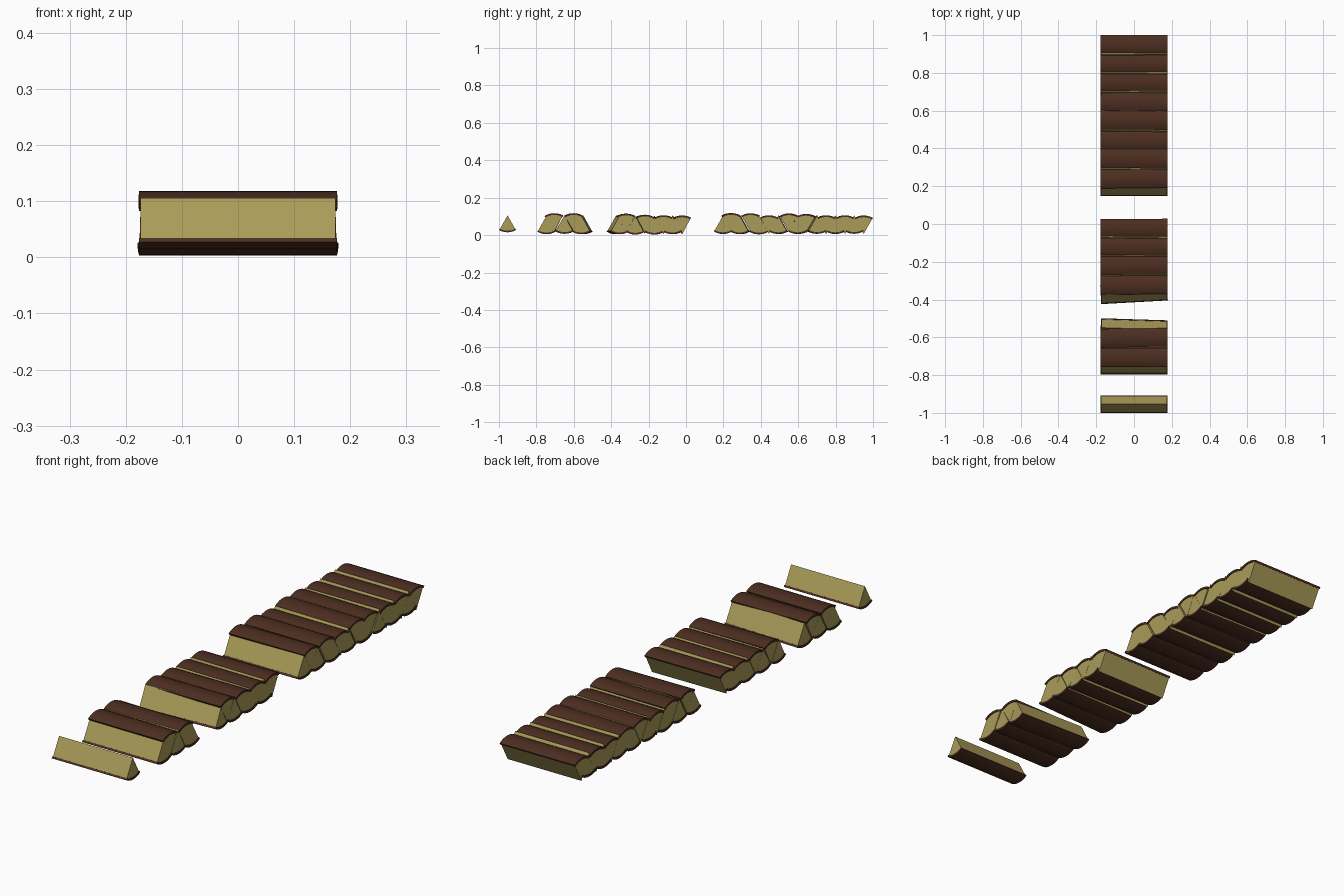
import bpy, bmesh, math, random
from mathutils import Matrix

if "Cube" in bpy.data.objects:
    bpy.data.objects.remove(bpy.data.objects["Cube"])

random.seed(4)


def material(name, col):
    m = bpy.data.materials.new(name)
    m.diffuse_color = (*col, 1)
    m.use_nodes = True
    m.node_tree.nodes["Principled BSDF"].inputs["Base Color"].default_value = m.diffuse_color
    return m


WOOD = material("split_wood", (0.40, 0.33, 0.10))
BARK = material("bark", (0.075, 0.027, 0.015))
R, THICK, HALF, SEG = 0.09, 0.009, math.radians(29), 6


def arc(r, half):
    return [(r * math.sin(half * (2 * i / SEG - 1)),
             r * math.cos(half * (2 * i / SEG - 1))) for i in range(SEG + 1)]


def prism(name, profile, length, mat, xform):
    """Extrude a (y, z) outline along x."""
    bm = bmesh.new()
    ends = [[bm.verts.new((s * length / 2, y, z)) for y, z in profile] for s in (-1, 1)]
    n = len(profile)
    for e in ends:
        bm.faces.new(e)
    for i in range(n):
        j = (i + 1) % n
        bm.faces.new((ends[0][i], ends[0][j], ends[1][j], ends[1][i]))
    bm.transform(xform)
    bmesh.ops.recalc_face_normals(bm, faces=bm.faces)
    me = bpy.data.meshes.new(name)
    bm.to_mesh(me)
    bm.free()
    me.materials.append(mat)
    ob = bpy.data.objects.new(name, me)
    bpy.context.collection.objects.link(ob)
    bpy.ops.object.select_all(action='DESELECT')
    ob.select_set(True)
    bpy.context.view_layer.objects.active = ob
    bpy.ops.object.shade_smooth_by_angle(angle=math.radians(25))


def split_log(y, bark_z, up, yaw=0, roll=0, size=1):
    """A wedge of wood with a curved strip of bark, bark facing up or down."""
    reach = (R + THICK) * size
    apex = bark_z - reach if up else bark_z + reach
    pivot = reach / 2
    flip = 0 if up else math.pi
    x = (Matrix.Translation((0, y, apex + (pivot if up else -pivot)))
         @ Matrix.Rotation(math.radians(yaw), 4, 'Z')
         @ Matrix.Rotation(flip + math.radians(roll), 4, 'X')
         @ Matrix.Translation((0, 0, -pivot))
         @ Matrix.Diagonal((1, size, size, 1)))
    prism("log_wood", [(0, 0)] + arc(R, HALF), 0.347, WOOD, x)
    wide = HALF + math.radians(1)
    prism("log_bark", arc(R, wide) + arc(R + THICK, wide)[::-1], 0.353, BARK, x)


# Each group: (y, bark height) of bark-down pieces, then of bark-up pieces
groups = [
    ([(-0.954, 0.015)], []),
    ([(-0.746, 0.005), (-0.65, 0.007), (-0.554, 0.005)],
     [(-0.705, 0.117), (-0.602, 0.117)]),
    ([(-0.365, 0.005), (-0.272, 0.003), (-0.17, 0.003), (-0.07, 0.005)],
     [(-0.322, 0.115), (-0.22, 0.109), (-0.12, 0.106), (-0.022, 0.105)]),
    ([(0.198, 0.006), (0.29, 0.005), (0.39, 0.004), (0.495, 0.006),
      (0.60, 0.006), (0.70, 0.007), (0.80, 0.006), (0.90, 0.007)],
     [(0.24, 0.118), (0.345, 0.117), (0.445, 0.106), (0.55, 0.116),
      (0.645, 0.113), (0.75, 0.106), (0.85, 0.106), (0.95, 0.105)]),
]
special = {-0.365: 3.2, -0.554: -1.8, -0.954: 0, 0.95: 0, -0.746: 0, 0.198: 0}
for down, up in groups:
    for pieces, is_up in ((down, False), (up, True)):
        for y, z in pieces:
            yaw = special.get(y, random.uniform(-1, 1))
            roll = 0 if y in special else random.uniform(-2, 2)
            split_log(y, z, is_up, yaw, roll, 0.92 if y < -0.9 else 1)
